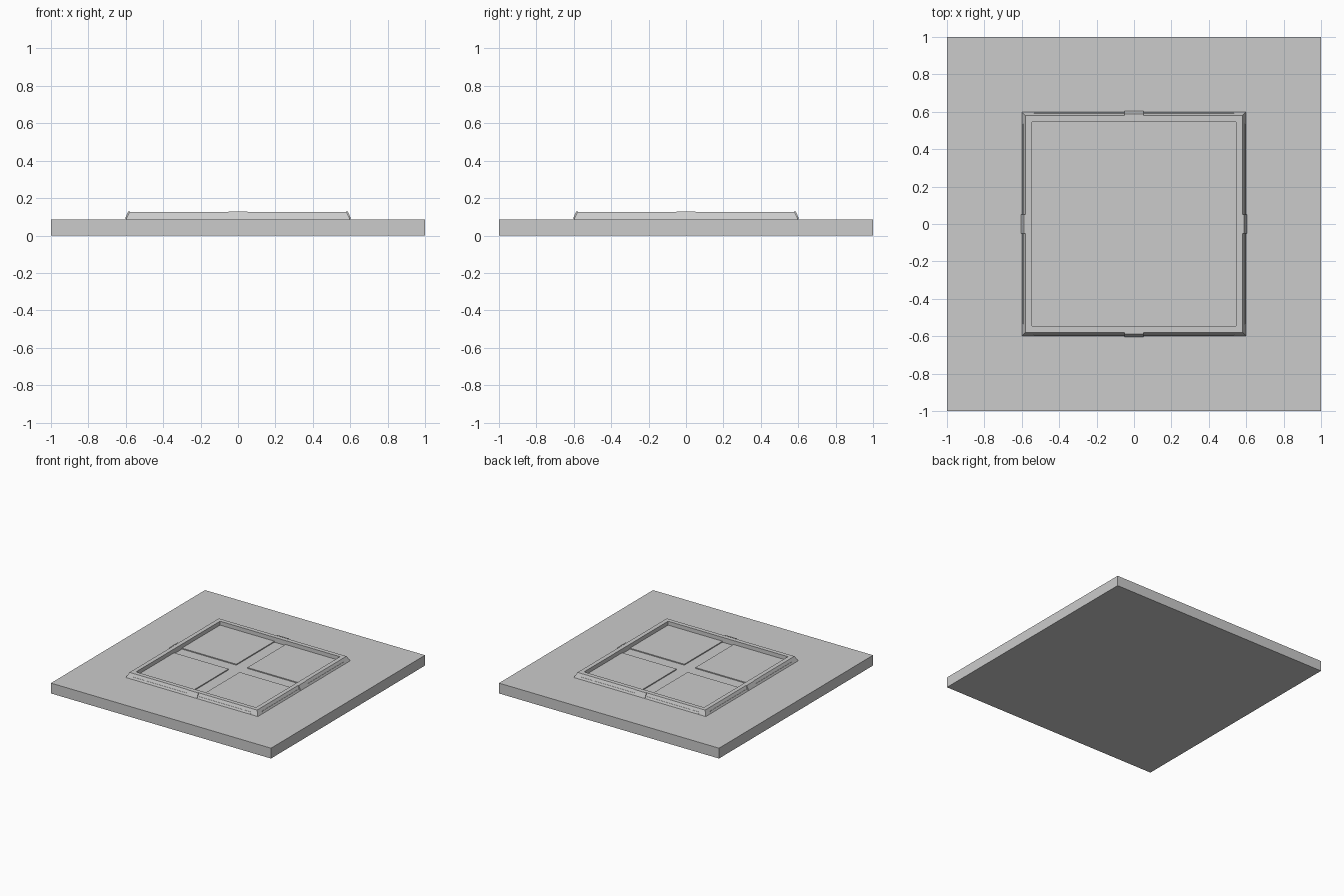
import bpy, bmesh, math
from mathutils import Matrix

if "Cube" in bpy.data.objects:
    bpy.data.objects.remove(bpy.data.objects["Cube"])

TOP = 0.085  # slab surface


def finish(name, bm):
    bmesh.ops.recalc_face_normals(bm, faces=bm.faces)
    me = bpy.data.meshes.new(name)
    bm.to_mesh(me)
    bm.free()
    ob = bpy.data.objects.new(name, me)
    bpy.context.collection.objects.link(ob)
    return ob


def box(name, x0, x1, y0, y1, z0, z1):
    bm = bmesh.new()
    bmesh.ops.create_cube(bm, size=1)
    for v in bm.verts:
        v.co = ((x0 + x1) / 2 + v.co.x * (x1 - x0),
                (y0 + y1) / 2 + v.co.y * (y1 - y0),
                (z0 + z1) / 2 + v.co.z * (z1 - z0))
    return finish(name, bm)


def square_ring(name, profile):
    """Sweep a closed (half-width, z) profile round a mitred square."""
    bm = bmesh.new()
    corners = [(-1, -1), (1, -1), (1, 1), (-1, 1)]
    loops = [[bm.verts.new((sx * r, sy * r, z)) for r, z in profile]
             for sx, sy in corners]
    n = len(profile)
    for i in range(4):
        a, b = loops[i], loops[(i + 1) % 4]
        for j in range(n):
            k = (j + 1) % n
            bm.faces.new((a[j], b[j], b[k], a[k]))
    return finish(name, bm)


def side_prism(name, profile, half, angle):
    """Extrude a (distance out, z) profile along one side of the frame."""
    bm = bmesh.new()
    a = [bm.verts.new((-half, -d, z)) for d, z in profile]
    b = [bm.verts.new((half, -d, z)) for d, z in profile]
    bm.faces.new(a)
    bm.faces.new(b)
    n = len(profile)
    for j in range(n):
        k = (j + 1) % n
        bm.faces.new((a[j], a[k], b[k], b[j]))
    bmesh.ops.transform(bm, matrix=Matrix.Rotation(angle, 4, 'Z'), verts=bm.verts)
    return finish(name, bm)


# Base slab
box("base_slab", -1, 1, -1, 1, 0, TOP)

# Raised frame with sloping outer sides and upright inner walls
square_ring("frame", [(0.60, TOP), (0.58, 0.125), (0.545, 0.125), (0.545, TOP)])

# Four low panels separated by a cross-shaped channel
for sx in (-1, 1):
    for sy in (-1, 1):
        xs = sorted((sx * 0.05, sx * 0.545))
        ys = sorted((sy * 0.05, sy * 0.545))
        box("floor_panel", *xs, *ys, TOP, TOP + 0.008)

# Clip and thin edge strip on the slope of each side
for i in range(4):
    ang = i * math.pi / 2
    side_prism("clip", [(0.605, 0.09), (0.587, 0.127), (0.578, 0.127), (0.59, 0.09)],
               0.05, ang)
    side_prism("edge_strip", [(0.5995, 0.09), (0.5935, 0.102), (0.588, 0.102), (0.594, 0.09)],
               0.535, ang)
